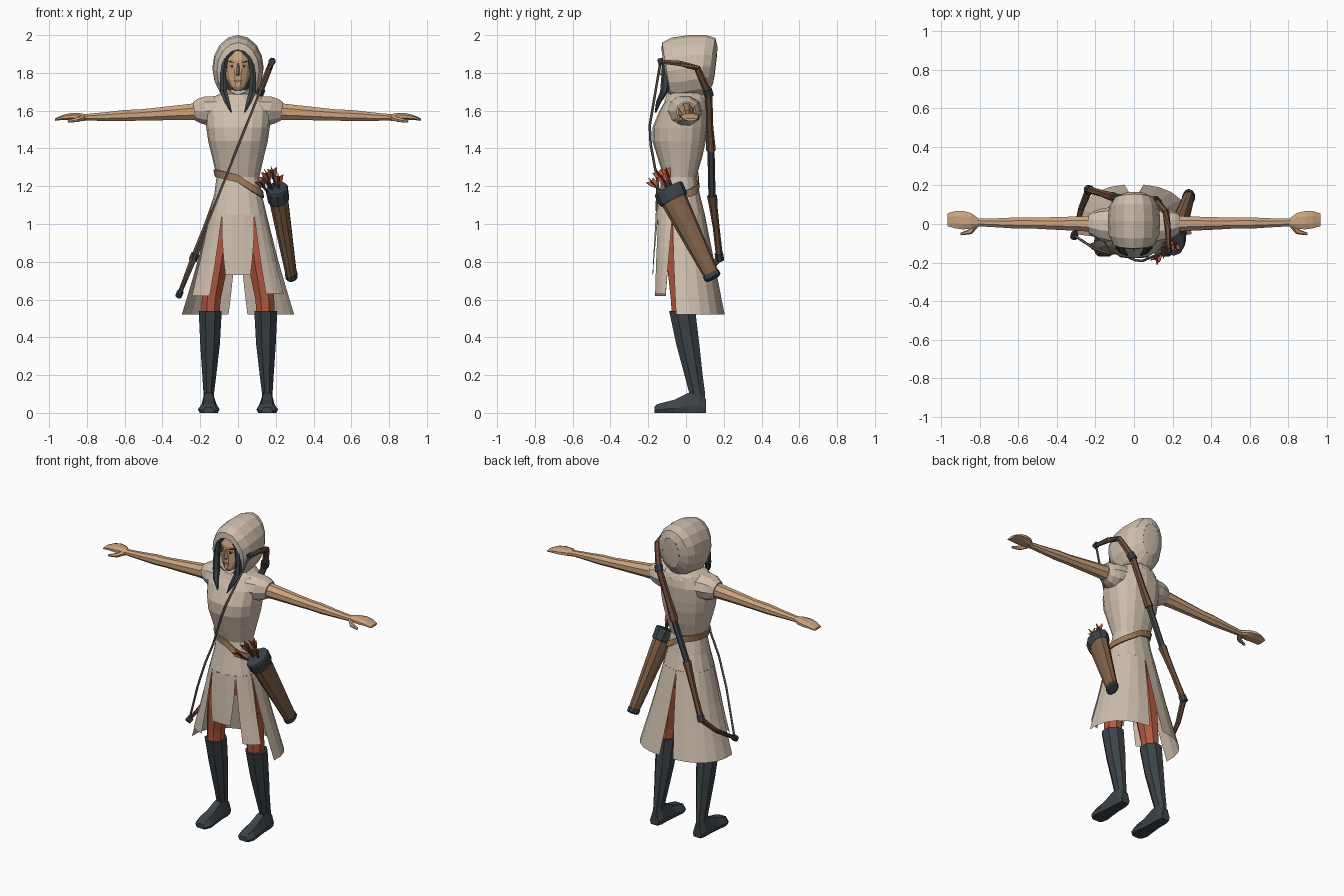
import bpy, bmesh, math
from mathutils import Vector as V


def mat(name, r, g, b):
    m = bpy.data.materials.new(name)
    m.diffuse_color = (r, g, b, 1)
    return m


CLOTH = mat("cream cloth", .62, .52, .42)
SKIN = mat("skin", .60, .37, .21)
DARK = mat("dark slate", .045, .056, .064)
RED = mat("rust red", .46, .10, .05)
WOOD = mat("bow wood", .16, .08, .045)
LEATHER = mat("quiver leather", .22, .12, .065)
BELT = mat("belt tan", .34, .19, .10)
CORD = mat("bowstring", .20, .155, .12)
WHITE = mat("eye white", .7, .66, .6)
LIP = mat("lip", .33, .13, .08)


def loft(name, rings, m, caps=True, closed=True):
    """Bridge equal-length point rings into one flat-faced object."""
    bm = bmesh.new()
    rows = [[bm.verts.new(p) for p in r] for r in rings]
    n = len(rows[0])
    for a, b in zip(rows, rows[1:]):
        for i in range(n if closed else n - 1):
            j = (i + 1) % n
            bm.faces.new((a[i], a[j], b[j], b[i]))
    if caps:
        bm.faces.new(rows[0][::-1])
        bm.faces.new(rows[-1])
        bmesh.ops.recalc_face_normals(bm, faces=bm.faces)
    me = bpy.data.meshes.new(name)
    bm.to_mesh(me)
    bm.free()
    me.materials.append(m)
    ob = bpy.data.objects.new(name, me)
    bpy.context.collection.objects.link(ob)
    return ob


def ell(c, u, v, n=10, turn=0.5):
    c, u, v = V(c), V(u), V(v)
    return [c + u * math.cos(t) + v * math.sin(t)
            for t in ((i + turn) * math.tau / n for i in range(n))]


def tube(name, pts, radii, m, n=6, flat=1.0):
    pts, rings = [V(p) for p in pts], []
    for i, p in enumerate(pts):
        d = (pts[min(i + 1, len(pts) - 1)] - pts[max(i - 1, 0)]).normalized()
        u = d.cross(V((0, 1, 0)) if abs(d.y) < .8 else V((1, 0, 0))).normalized()
        rings.append(ell(p, u * radii[i], d.cross(u) * radii[i] * flat, n))
    return loft(name, rings, m)


def plate(name, pts, m):
    """Thin flat detail."""
    return loft(name, [[V(p) for p in pts], [V(p) + V((0, .006, 0)) for p in pts]], m)


# Tunic profile: height, half width, front y, back y
PROFILE = [(1.71, .065, -.075, .08), (1.67, .13, -.10, .11), (1.60, .175, -.14, .12),
           (1.51, .168, -.178, .115), (1.44, .158, -.178, .105), (1.35, .136, -.15, .085),
           (1.25, .113, -.118, .055), (1.15, .127, -.14, .075), (1.05, .152, -.162, .10),
           (.80, .215, -.175, .15), (.50, .305, -.185, .21)]
MID = -.03


def body(deg, z, off=0):
    for a, b in zip(PROFILE, PROFILE[1:]):
        if z >= b[0]:
            break
    f = (a[0] - z) / (a[0] - b[0])
    hw, yf, yb = (a[k] + (b[k] - a[k]) * f for k in (1, 2, 3))
    c, s = math.cos(math.radians(deg)), math.sin(math.radians(deg))
    ry = (yb - MID if s > 0 else MID - yf) + off
    return V(((hw + off) * math.copysign(abs(c) ** .85, c),
              MID + ry * math.copysign(abs(s) ** .85, s), z))


# Tunic top and waist
loft("tunic_top", [[body(i * 22.5, p[0]) for i in range(16)] for p in PROFILE[:9]], CLOTH, caps=False)


# Skirt panels, narrowing downward so the slits open
def panel(name, a0, b0, a1, b1, zb, steps):
    rows = []
    for k in range(6):
        f = k / 5
        a, b = a0 + (a1 - a0) * f, b0 + (b1 - b0) * f
        rows.append([body(a + (b - a) * i / steps, 1.05 + (zb - 1.05) * f) for i in range(steps + 1)])
    loft(name, rows, CLOTH, caps=False, closed=False)


panel("skirt_front", -120, -60, -103, -77, .73, 3)
panel("skirt_side_right", -60, -15, -60, -27, .63, 3)
panel("skirt_side_left", -165, -120, -153, -120, .62, 3)
panel("skirt_back_right", -15, 90, -6, 83, .52, 6)
panel("skirt_back_left", 90, 195, 97, 186, .52, 6)


# Belt, dipping toward the quiver
def belt_z(x):
    return 1.24 - (.7 if x > 0 else .25) * x


belt = [[], [], [], []]
for i in range(24):
    z = belt_z(body(i * 15, 1.22).x)
    for row, (dz, off) in zip(belt, ((.02, -.002), (.02, .009), (-.02, .009), (-.02, -.002))):
        row.append(body(i * 15, z + dz, off))
loft("belt", belt, BELT, caps=False)

# Hips
loft("hips", [ell((0, -.03, z), (rx, 0, 0), (0, ry, 0), 12)
              for z, rx, ry in ((1.08, .11, .08), (.98, .14, .095), (.9, .12, .08))], RED)

for s, side in ((1, "right"), (-1, "left")):
    # Legs and boots
    loft("leg_" + side, [ell((s * x, y, z), (rx, 0, 0), (0, ry, 0), 8) for z, x, y, rx, ry in
         ((1.0, .085, -.03, .075, .085), (.8, .115, -.03, .07, .078), (.6, .142, -.025, .054, .06),
          (.5, .146, -.02, .05, .058))], RED)
    loft("boot_shaft_" + side, [ell((s * x, y, z), (rx, 0, 0), (0, ry, 0), 8) for z, x, y, rx, ry in
         ((.54, .147, -.02, .066, .075), (.36, .148, .01, .056, .066), (.2, .152, .04, .04, .052),
          (.1, .155, .06, .03, .045), (.03, .155, .055, .034, .05))], DARK)
    loft("boot_foot_" + side, [[V((s * (.155 + w * a), y, h * b)) for a, b in
         ((-.85, 0), (.85, 0), (1, .35), (.55, 1), (-.55, 1), (-1, .35))] for y, w, h in
         ((.107, .03, .07), (.07, .04, .11), (.01, .04, .105), (-.06, .048, .07),
          (-.12, .057, .055), (-.155, .046, .045), (-.168, .03, .03))], DARK)
    # Cap sleeves
    loft("sleeve_" + side, [ell((s * x, y, z), (s * tilt, 0, rz), (0, ry, 0), 10) for x, y, z, rz, ry, tilt in
         ((.10, -.01, 1.60, .082, .10, 0), (.17, -.005, 1.598, .08, .085, .01),
          (.205, 0, 1.597, .068, .068, .01), (.232, 0, 1.597, .052, .052, .006))], CLOTH)
    # Arms
    loft("arm_" + side, [ell((s * x, y, z), (0, 0, rz), (0, ry, 0), 8) for x, y, z, rz, ry in
         ((.19, 0, 1.597, .05, .046), (.30, .002, 1.591, .043, .04), (.42, .003, 1.583, .037, .035),
          (.52, .005, 1.577, .032, .031), (.60, .005, 1.574, .032, .032), (.70, .006, 1.569, .025, .026),
          (.80, .008, 1.565, .019, .022), (.84, .01, 1.564, .02, .026))], SKIN)
    # Hands with thumb
    loft("hand_" + side, [ell((s * x, y, z), (0, 0, rz), (0, ry, 0), 8) for x, y, z, rz, ry in
         ((.81, .008, 1.564, .019, .024), (.845, .016, 1.568, .022, .044), (.89, .02, 1.568, .02, .052),
          (.93, .022, 1.564, .014, .048), (.968, .022, 1.553, .007, .036))], SKIN)
    tube("thumb_" + side, [(s * .82, -.005, 1.562), (s * .85, -.04, 1.552), (s * .90, -.052, 1.543)],
         [.016, .014, .007], SKIN)
    # Hair locks beside the face
    loft("hair_lock_" + side, [ell((s * x, y, z), (w, 0, 0), (0, d, 0), 6) for x, y, z, w, d in
         ((.03, -.098, 1.925, .028, .02), (.068, -.105, 1.875, .018, .02), (.08, -.105, 1.79, .018, .025),
          (.076, -.115, 1.70, .022, .022), (.058, -.145, 1.645, .017, .014), (.035, -.162, 1.59, .004, .004))], DARK)
    # Eyes and brows
    plate("eye_white_" + side, [(s * x, y, z) for x, y, z in
          ((.015, -.127, 1.834), (.03, -.124, 1.842), (.048, -.117, 1.837), (.03, -.124, 1.829))], WHITE)
    plate("iris_" + side, [(s * x, -.1275, z) for x, z in
          ((.024, 1.842), (.037, 1.842), (.036, 1.829), (.025, 1.829))], DARK)
    plate("brow_" + side, [(s * x, y, z) for x, y, z in
          ((.012, -.129, 1.851), (.04, -.124, 1.865), (.056, -.114, 1.857), (.04, -.124, 1.856))], DARK)

# Head
loft("neck", [ell((0, .0, z), (.045, 0, 0), (0, .05, 0), 8) for z in (1.62, 1.77)], SKIN)
loft("face", [ell((0, y, z), (rx, 0, 0), (0, ry, 0), 12) for z, y, rx, ry in
     ((1.705, -.088, .018, .025), (1.725, -.07, .04, .055), (1.765, -.05, .06, .075),
      (1.82, -.04, .072, .084), (1.87, -.035, .074, .09), (1.915, -.03, .062, .08), (1.94, -.02, .03, .05))], SKIN)
loft("nose", [[V(p) for p in r] for r in
     (((-.007, -.118, 1.85), (.007, -.118, 1.85), (0, -.13, 1.85)),
      ((-.013, -.115, 1.792), (.013, -.115, 1.792), (0, -.146, 1.797)),
      ((-.008, -.115, 1.783), (.008, -.115, 1.783), (0, -.128, 1.784)))], SKIN)
plate("mouth", [(-.022, -.121, 1.758), (0, -.13, 1.765), (.022, -.121, 1.758), (0, -.13, 1.749)], LIP)
loft("hair_cap", [ell((0, -.01, z), (rx, 0, 0), (0, ry, 0), 10) for z, rx, ry in
     ((1.70, .07, .06), (1.80, .09, .085), (1.90, .085, .098), (1.945, .055, .09))], DARK)

# Hood: rings from the inner rim of the opening to the back
HOOD = ((-.07, 1.805, .082, .115, -.02), (-.112, 1.805, .088, .118, -.018), (-.102, 1.81, .112, .15, -.025),
        (-.055, 1.815, .132, .172, -.02), (.02, 1.828, .136, .172, -.005), (.09, 1.833, .13, .167, .015),
        (.13, 1.835, .105, .15, .025), (.155, 1.84, .06, .10, .012))
loft("hood_back", [ell((0, .158, 1.84), (.03, 0, 0), (0, .006, .05), 16),
                   ell((0, .155, 1.84), (.06, 0, 0), (0, .012, .10), 16)], CLOTH)
loft("hood", [ell((0, y, z), (hw, 0, 0), (0, dy, hz), 16, 0) for y, z, hw, hz, dy in HOOD], CLOTH, caps=False)
# Collar under the hood
loft("collar", [ell((0, .0, z), (rx, 0, 0), (0, ry, 0), 12) for z, rx, ry in
     ((1.65, .14, .12), (1.685, .105, .105), (1.70, .07, .08))], CLOTH, caps=False)

# Quiver along a slanted axis
Q0, Q1 = V((.205, -.095, 1.19)), V((.286, .145, .71))


def quiver_part(name, spans, m):
    loft(name, [ell(Q0.lerp(Q1, f), (r * .72, 0, .12 * r), V((0, .89, .45)) * r, 10) for f, r in spans], m)


quiver_part("quiver_body", ((.1, .072), (.95, .042)), LEATHER)
quiver_part("quiver_collar", ((.0, .078), (.015, .083), (.12, .08), (.14, .073)), DARK)
quiver_part("quiver_cap", ((.94, .046), (.985, .046), (1.0, .036)), DARK)

# Arrows with crossed fletching
for k, tip in enumerate(((.115, -.185, 1.225), (.15, -.15, 1.27), (.182, -.105, 1.285),
                         (.215, -.13, 1.25), (.14, -.115, 1.25))):
    tip = V(tip)
    base = Q0.lerp(Q1, .12) * .7 + (tip - V((0, -.06, .1))) * .3
    d = (tip - base).normalized()
    tube("arrow_shaft_%d" % k, [base, tip], [.007, .007], DARK)
    for j, u in enumerate((V((1, .2, 0)), V((-.2, 1, .3)))):
        u = (u - d * u.dot(d)).normalized() * .026
        w = d.cross(u).normalized() * .002
        fin = [tip - d * .07, tip - d * .02 + u * .8, tip + u + d * .012, tip, tip - u + d * .012,
               tip - d * .02 - u * .8]
        loft("fletching_%d_%d" % (k, j), [[p - w for p in fin], [p + w for p in fin]], RED)


# Bow slung across the back: x follows a straight diagonal
def bow(y, z):
    return V((-.31 + .49 * (z - .63) / 1.23, y, z))


tube("bow_upper_limb", [bow(-.135, 1.86), bow(-.03, 1.85), bow(.06, 1.825), bow(.12, 1.69), bow(.125, 1.52),
                        bow(.132, 1.39)], [.012, .016, .018, .02, .019, .026], WOOD)
tube("bow_grip", [bow(.132, 1.40), bow(.138, 1.13)], [.019, .019], DARK)
tube("bow_lower_limb", [bow(.138, 1.15), bow(.145, 1.09), bow(.16, .98), bow(.178, .82), bow(.08, .72),
                        bow(-.06, .63)], [.027, .022, .018, .02, .016, .012], WOOD)
for name, y, z, dy, dz, r in (("bow_tip_upper", -.135, 1.86, .012, .003, .019),
                              ("bow_tip_lower", -.06, .63, .012, .010, .019),
                              ("bow_wrap_upper", .117, 1.695, .006, -.018, .026),
                              ("bow_wrap_lower", .177, .825, .003, -.018, .024)):
    tube(name, [bow(y - dy, z - dz), bow(y + dy, z + dz)], [r, r], DARK, 8)

# Bowstring stretched over the chest
tube("bowstring", [bow(-.135, 1.86), bow(-.165, 1.68), bow(-.192, 1.52), bow(-.187, 1.42), bow(-.15, 1.22),
                   bow(-.155, 1.08), bow(-.13, .9), bow(-.06, .63)], [.007] * 8, CORD, 5)
